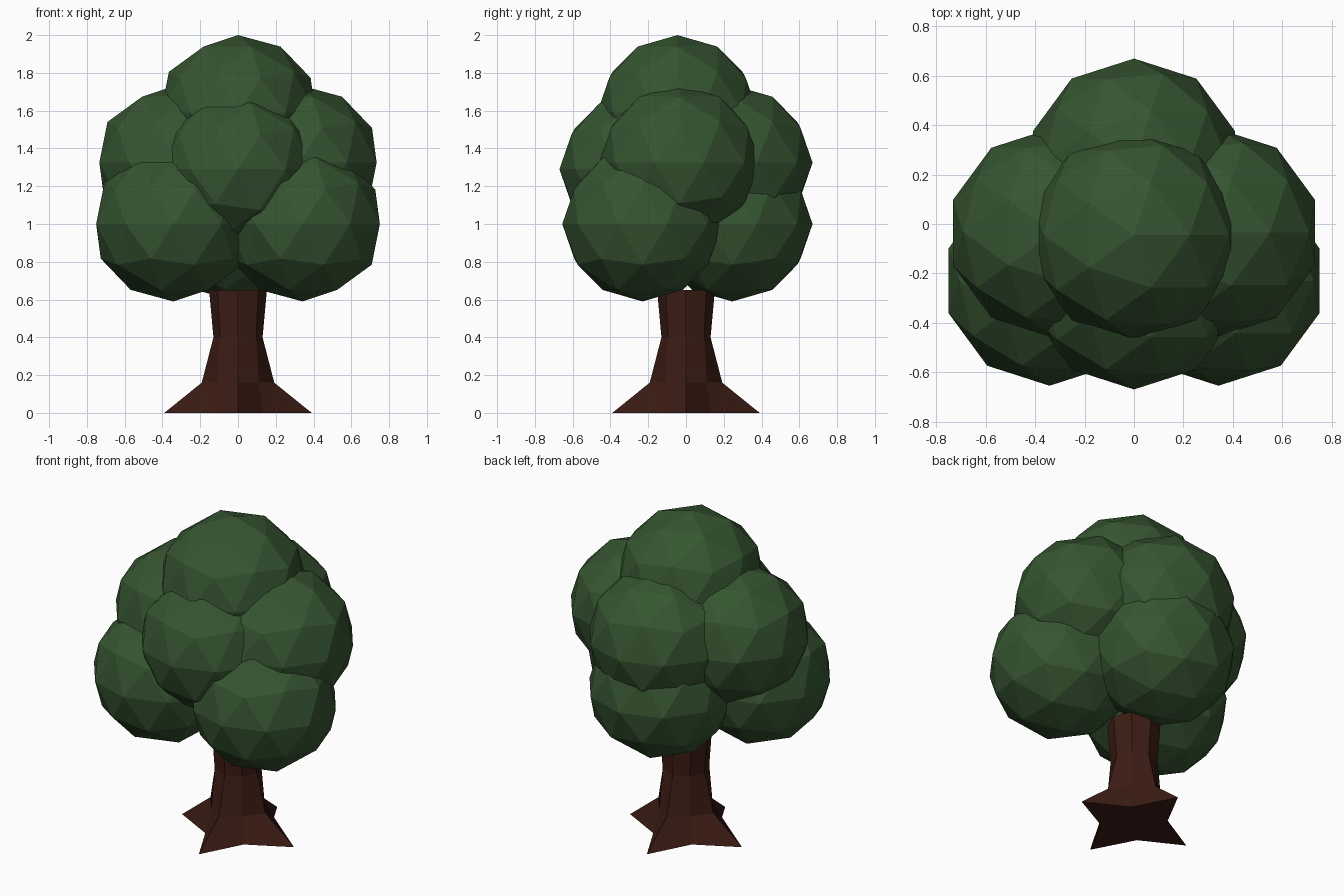
import bpy, bmesh
from math import cos, sin, pi

if "Cube" in bpy.data.objects:
    bpy.data.objects.remove(bpy.data.objects["Cube"])


def material(name, rgb):
    m = bpy.data.materials.new(name)
    m.diffuse_color = (*rgb, 1)
    m.use_nodes = True
    m.node_tree.nodes["Principled BSDF"].inputs["Base Color"].default_value = m.diffuse_color
    return m


bark = material("bark", (0.045, 0.012, 0.007))
leaf = material("leaf", (0.036, 0.09, 0.03))

# Trunk: stacked eight-sided rings; the four root tips lie on the axes
rings = [(0.0, 0.39, 0.19), (0.16, 0.192, 0.155),
         (0.40, 0.13, 0.135), (0.65, 0.153, 0.152)]  # z, tip radius, valley radius
bm = bmesh.new()
loops = []
for z, tip, valley in rings:
    loops.append([bm.verts.new(((valley if i % 2 else tip) * cos(i * pi / 4),
                                (valley if i % 2 else tip) * sin(i * pi / 4), z))
                  for i in range(8)])
for low, high in zip(loops, loops[1:]):
    for i in range(8):
        j = (i + 1) % 8
        bm.faces.new((low[i], low[j], high[j], high[i]))
bm.faces.new(loops[0][::-1])
bm.faces.new(loops[-1])
mesh = bpy.data.meshes.new("trunk")
bm.to_mesh(mesh)
bm.free()
mesh.materials.append(bark)
bpy.context.collection.objects.link(bpy.data.objects.new("trunk", mesh))

# Canopy: overlapping faceted leaf clumps in three tiers
clumps = {
    "top_clump": (0, -0.045, 1.59),
    "middle_right_clump": (0.325, -0.035, 1.325),
    "middle_left_clump": (-0.325, -0.035, 1.325),
    "middle_front_clump": (0, -0.245, 1.29),
    "middle_back_clump": (0, 0.245, 1.325),
    "lower_right_clump": (0.342, -0.23, 1.0),
    "lower_left_clump": (-0.342, -0.23, 1.0),
    "lower_back_clump": (0, 0.245, 1.0),
}
for name, pos in clumps.items():
    bpy.ops.mesh.primitive_ico_sphere_add(subdivisions=2, radius=1, location=pos)
    clump = bpy.context.object
    clump.name = name
    clump.scale = (0.43, 0.425, 0.41)
    clump.data.materials.append(leaf)
